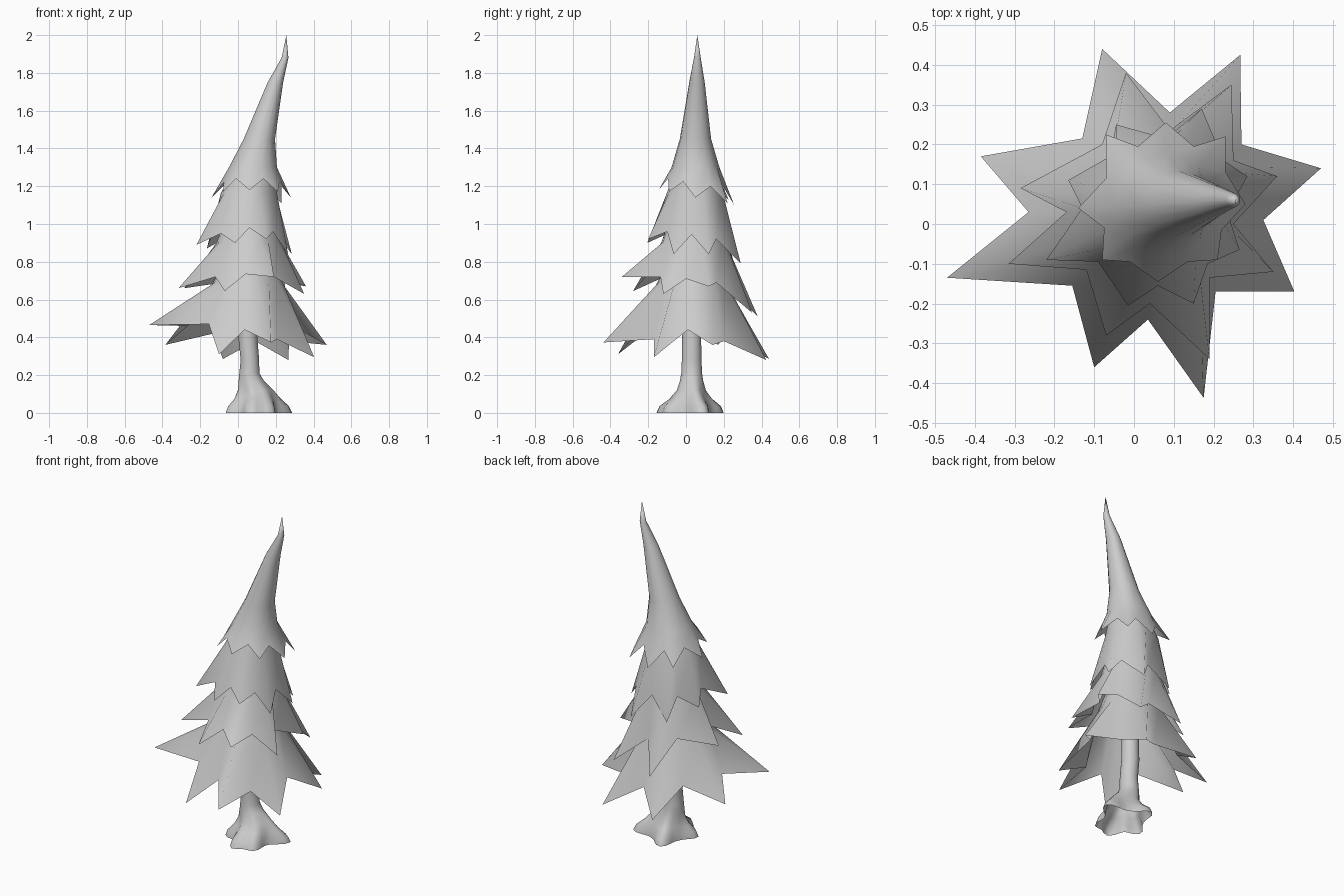
import bpy, bmesh, math

grey = bpy.data.materials.new("light grey")
grey.diffuse_color = (0.6, 0.6, 0.6, 1)


def loft(name, rings, tip=None):
    """Skin a stack of equal-length rings, optionally closing to a tip."""
    bm = bmesh.new()
    rows = [[bm.verts.new(p) for p in ring] for ring in rings]
    n = len(rows[0])
    for a, b in zip(rows, rows[1:]):
        for i in range(n):
            j = (i + 1) % n
            bm.faces.new((a[i], a[j], b[j], b[i]))
    if tip:
        t = bm.verts.new(tip)
        for i in range(n):
            bm.faces.new((rows[-1][i], rows[-1][(i + 1) % n], t))
    for f in bm.faces:
        f.smooth = True
    me = bpy.data.meshes.new(name)
    bm.to_mesh(me)
    bm.free()
    me.materials.append(grey)
    ob = bpy.data.objects.new(name, me)
    bpy.context.collection.objects.link(ob)
    return ob


def tier(name, tips, valleys, sections, tip=None):
    """Skirt of branches: a jagged star hem rising into round sections (x, y, z, r)."""
    hem = [p for pair in zip(tips, valleys) for p in pair]
    cx, cy = sections[0][:2]
    angles = [math.atan2(p[1] - cy, p[0] - cx) for p in hem]
    rings = [hem]
    for x, y, z, r in sections:
        rings.append([(x + r * math.cos(a), y + r * math.sin(a), z) for a in angles])
    return loft(name, rings, tip)


# Four overlapping branch skirts, hems listed counterclockwise
tier("bottom_branches",
     [(.47, .14, .36), (.267, .425, .28), (-.08, .44, .285), (-.385, .17, .36),
      (-.47, -.135, .465), (-.10, -.36, .31), (.175, -.437, .373), (.403, -.17, .295)],
     [(.27, .20, .38), (.09, .28, .38), (-.13, .215, .42), (-.265, .03, .46),
      (-.155, -.155, .47), (.035, -.24, .44), (.205, -.17, .39), (.325, .01, .44)],
     [(.053, .033, .69, .185), (.06, .035, .80, .14)])
tier("lower_middle_branches",
     [(.36, .12, .67), (.245, .35, .53), (-.02, .38, .51), (-.285, .09, .66),
      (-.315, -.10, .66), (-.07, -.28, .645), (.19, -.34, .72), (.35, -.12, .63)],
     [(.25, .16, .69), (.09, .235, .66), (-.08, .20, .69), (-.17, .03, .73),
      (-.12, -.115, .72), (.04, -.20, .735), (.19, -.135, .72), (.25, 0, .71)],
     [(.06, .042, .905, .172), (.065, .045, 1.02, .135)])
tier("upper_middle_branches",
     [(.285, .12, .84), (.17, .29, .79), (-.045, .25, .80), (-.165, .11, .87),
      (-.22, -.09, .89), (-.015, -.205, .90), (.15, -.20, .92), (.265, -.065, .84)],
     [(.225, .16, .92), (.08, .215, .92), (-.06, .17, .93), (-.13, .04, .95),
      (-.09, -.095, .95), (.06, -.155, .98), (.185, -.10, .96), (.235, .03, .945)],
     [(.058, .047, 1.16, .150), (.08, .05, 1.28, .11)])
tier("crown",
     [(.28, .05, 1.14), (.23, .22, 1.11), (.08, .255, 1.10), (-.07, .225, 1.13),
      (-.14, .04, 1.14), (-.08, -.09, 1.17), (.06, -.145, 1.18), (.21, -.09, 1.17)],
     [(.23, .13, 1.20), (.15, .195, 1.20), (.01, .195, 1.20), (-.07, .115, 1.21),
      (-.075, -.01, 1.22), (-.01, -.095, 1.24), (.135, -.095, 1.24), (.22, -.015, 1.225)],
     [(.079, .05, 1.30, .127), (.113, .05, 1.45, .083), (.198, .058, 1.75, .041),
      (.249, .06, 1.88, .018)],
     tip=(.256, .06, 2.0))

# Bent trunk spreading into five uneven roots
ROOTS = [(-60, .060), (20, .092), (110, .070), (200, .062), (260, .078)]  # angle, reach
N = 36


def root_reach(deg):
    reach = 0
    for angle, length in ROOTS:
        d = (deg - angle + 180) % 360 - 180
        reach += length * math.exp(-(d / 20) ** 2)
    return reach


trunk = []  # x, y, z, radius x, radius y, root amount
for x, y, z, rx, ry, amount in [(.097, .03, 0, .11, .11, 1), (.097, .03, .035, .106, .106, .85),
                                (.098, .03, .075, .098, .085, .42), (.092, .03, .12, .087, .068, .15),
                                (.070, .03, .17, .066, .06, .03), (.060, .03, .21, .053, .055, 0),
                                (.063, .03, .28, .049, .052, 0), (.052, .03, .40, .05, .05, 0),
                                (.052, .03, .70, .045, .045, 0)]:
    ring = []
    for i in range(N):
        a = 2 * math.pi * i / N
        k = amount * root_reach(360 * i / N)
        ring.append((x + (rx + k) * math.cos(a), y + (ry + k) * math.sin(a), z))
    trunk.append(ring)
loft("trunk", trunk)
